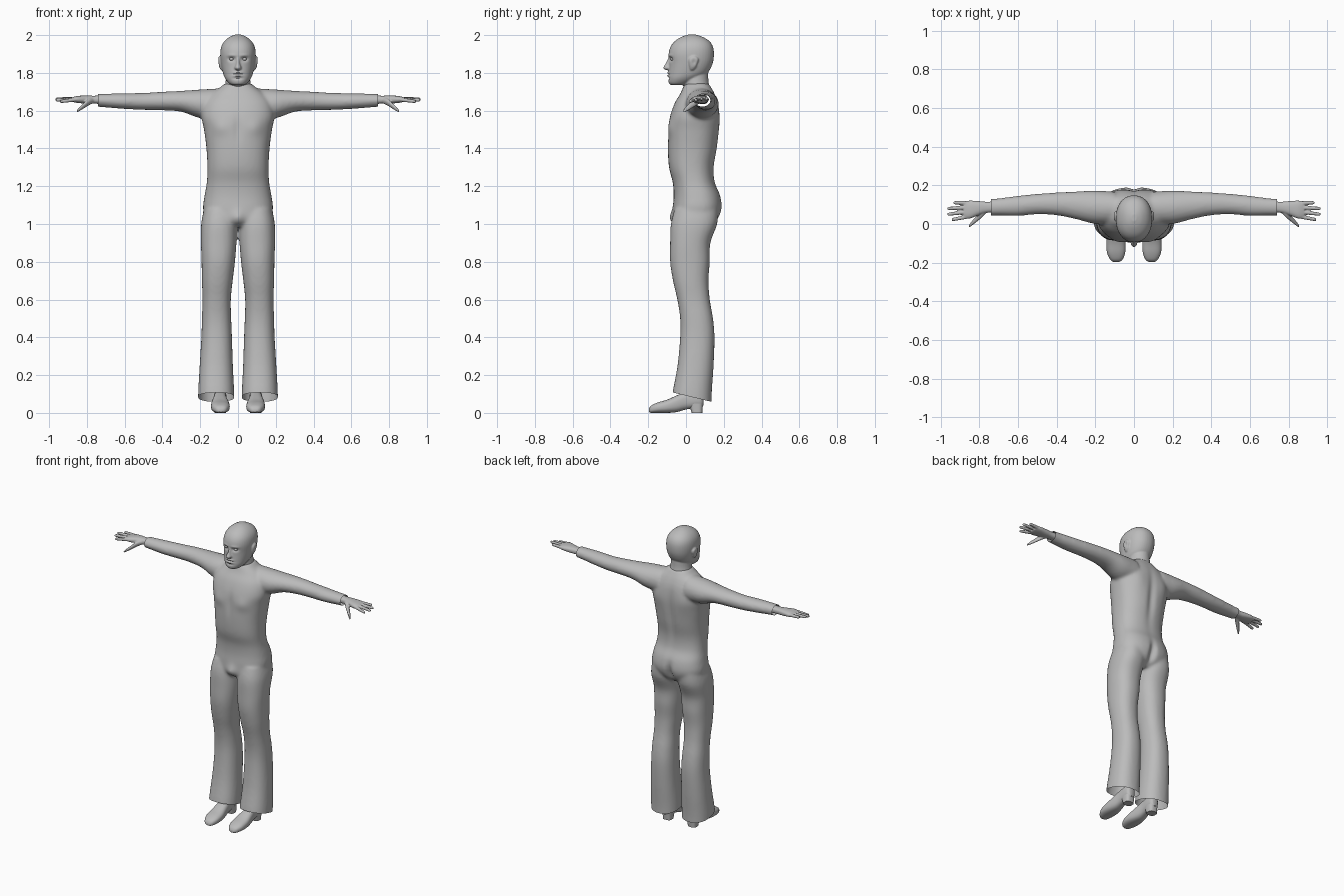
import bpy, bmesh, math
from mathutils import Vector

grey = bpy.data.materials.new("plain grey")
grey.diffuse_color = (0.5, 0.5, 0.5, 1)


def loft(bm, axis, rings, power=2.0, sides=32, steps=4, mirror=False):
    """Closed skin through rings (t, a0, a1, b0, b1) stacked along one axis."""
    def spline(i, u):
        p = [rings[min(max(i + k, 0), len(rings) - 1)] for k in (-1, 0, 1, 2)]
        return [0.5 * (2 * b + (c - a) * u + (2 * a - 5 * b + 4 * c - d) * u * u
                       + (3 * b - a - 3 * c + d) * u ** 3) for a, b, c, d in zip(*p)]
    path = [spline(i, k / steps) for i in range(len(rings) - 1) for k in range(steps)]
    path.append(rings[-1])
    others = [k for k in range(3) if k != axis]
    for sx in ((1, -1) if mirror else (1,)):
        loops = []
        for t, a0, a1, b0, b1 in path:
            loop = []
            for j in range(sides):
                ang = 2 * math.pi * j / sides
                c, s = math.cos(ang), math.sin(ang)
                co = Vector((0, 0, 0))
                co[axis] = t
                co[others[0]] = (a0 + a1) / 2 + (a1 - a0) / 2 * math.copysign(abs(c) ** (2 / power), c)
                co[others[1]] = (b0 + b1) / 2 + (b1 - b0) / 2 * math.copysign(abs(s) ** (2 / power), s)
                co.x *= sx
                loop.append(bm.verts.new(co))
            loops.append(loop)
        for l0, l1 in zip(loops, loops[1:]):
            for j in range(sides):
                k = (j + 1) % sides
                bm.faces.new((l0[j], l0[k], l1[k], l1[j]))
        bm.faces.new(loops[0])
        bm.faces.new(loops[-1])


def finish(name, bm, voxel=0, smooth=0, brushes=(), cuts=(), angle=50):
    """Fuse the lofts, sculpt with soft brushes, trim openings, shade smooth."""
    bmesh.ops.recalc_face_normals(bm, faces=bm.faces)
    mesh = bpy.data.meshes.new(name)
    bm.to_mesh(mesh)
    bm.free()
    ob = bpy.data.objects.new(name, mesh)
    bpy.context.collection.objects.link(ob)
    if voxel:
        m = ob.modifiers.new("fuse", 'REMESH')
        m.mode, m.voxel_size = 'VOXEL', voxel
        m = ob.modifiers.new("relax", 'SMOOTH')
        m.factor, m.iterations = 0.5, smooth
        dg = bpy.context.evaluated_depsgraph_get()
        mesh = bpy.data.meshes.new_from_object(ob.evaluated_get(dg))
        ob.modifiers.clear()
        ob.data = mesh
    bm = bmesh.new()
    bm.from_mesh(mesh)
    moves = []
    for v in bm.verts:
        p = Vector((abs(v.co.x), v.co.y, v.co.z))
        d = Vector((0, 0, 0))
        for centre, size, push in brushes:
            q = sum(((p[k] - centre[k]) / size[k]) ** 2 for k in range(3))
            d += Vector(push) * math.exp(-q)
        d.x *= 1 if v.co.x >= 0 else -1
        moves.append(d)
    for v, d in zip(bm.verts, moves):
        v.co += d
    for point, normal in cuts:
        geom = bm.verts[:] + bm.edges[:] + bm.faces[:]
        bmesh.ops.bisect_plane(bm, geom=geom, plane_co=point, plane_no=normal, clear_outer=True)
    bm.to_mesh(mesh)
    bm.free()
    mesh.materials.clear()
    mesh.materials.append(grey)
    bpy.ops.object.select_all(action='DESELECT')
    ob.select_set(True)
    bpy.context.view_layer.objects.active = ob
    bpy.ops.object.shade_smooth_by_angle(angle=math.radians(angle))
    return ob


# Clothed body: torso, sleeves and flared trousers fused together
bm = bmesh.new()
loft(bm, 2, [(.985, -.1, .1, -.04, .12), (1.02, -.165, .165, -.07, .165), (1.08, -.185, .185, -.07, .19),
             (1.15, -.177, .177, -.065, .182), (1.22, -.165, .165, -.07, .153), (1.3, -.162, .162, -.09, .148),
             (1.4, -.167, .167, -.096, .165), (1.5, -.18, .18, -.093, .176), (1.57, -.193, .193, -.085, .178),
             (1.64, -.18, .18, -.06, .17), (1.69, -.14, .14, -.03, .152), (1.725, -.092, .092, -.015, .132),
             (1.745, -.07, .07, -.005, .12)], power=2.4, sides=48)
loft(bm, 0, [(.1, 0, .165, 1.555, 1.718), (.2, 0, .173, 1.56, 1.712), (.3, .025, .168, 1.594, 1.705),
             (.4, .045, .163, 1.602, 1.7), (.5, .05, .156, 1.604, 1.694), (.6, .042, .146, 1.609, 1.692),
             (.7, .044, .133, 1.617, 1.69), (.78, .044, .129, 1.624, 1.687)], mirror=True)
loft(bm, 2, [(0, .02, .21, -.08, .135), (.1, .02, .211, -.072, .136), (.25, .027, .203, -.045, .146),
             (.4, .032, .194, -.031, .151), (.5, .036, .191, -.031, .143), (.6, .038, .188, -.046, .126),
             (.7, .028, .191, -.069, .119), (.8, .016, .193, -.084, .126), (.9, .008, .196, -.084, .129),
             (1, .004, .195, -.08, .165), (1.08, .005, .18, -.06, .17)], power=2.3, sides=40, mirror=True)
finish("clothed_body", bm, .009, 8,
       brushes=[((0, .19, 1.05), (.022, .06, .07), (0, -.025, 0)),      # seat cleft
                ((0, -.08, 1.03), (.03, .05, .04), (0, -.015, 0)),      # fly
                ((.095, -.09, 1.51), (.05, .05, .04), (0, -.009, 0)),   # chest
                ((0, -.09, 1.5), (.02, .05, .08), (0, .006, 0)),
                ((0, .17, 1.45), (.025, .05, .16), (0, -.012, 0)),      # spine groove
                ((.1, .17, 1.56), (.05, .05, .07), (0, .006, 0))],      # shoulder blades
       cuts=[((0, -.07, .108), (0, -.24, -1)), ((.74, 0, 0), (1, 0, 0)), ((-.74, 0, 0), (-1, 0, 0))])

# Head with neck, nose and ears
bm = bmesh.new()
loft(bm, 2, [(1.735, -.072, -.02, -.0, .0)[:1] + (-.03, .03, -.078, -.01), (1.745, -.048, .048, -.09, .02),
             (1.77, -.068, .068, -.094, .07), (1.8, -.08, .08, -.092, .115), (1.85, -.09, .09, -.089, .141),
             (1.9, -.094, .094, -.092, .148), (1.94, -.088, .088, -.081, .142), (1.97, -.07, .07, -.057, .122),
             (1.992, -.042, .042, -.02, .085), (2.003, -.012, .012, .015, .05)], power=2.2, sides=40)
loft(bm, 2, [(1.68, -.085, .085, -.01, .13), (1.73, -.07, .07, -.012, .123), (1.77, -.064, .064, -.018, .118),
             (1.84, -.06, .06, -.01, .118)])
loft(bm, 2, [(1.815, -.011, .011, -.106, -.06), (1.826, -.019, .019, -.121, -.06),
             (1.85, -.011, .011, -.108, -.06), (1.885, -.009, .009, -.092, -.06)], sides=16)
loft(bm, 2, [(1.815, .078, .09, .022, .04), (1.83, .08, .099, .018, .052), (1.86, .082, .107, .014, .064),
             (1.878, .082, .106, .018, .064), (1.888, .085, .1, .03, .052)], sides=16, mirror=True)
finish("head", bm, .0045, 3,
       brushes=[((.034, -.085, 1.873), (.019, .03, .012), (0, .013, 0)),   # eye sockets
                ((.034, -.085, 1.892), (.024, .03, .008), (0, -.004, 0)),  # brows
                ((0, -.093, 1.801), (.022, .03, .006), (0, -.008, 0)),     # upper lip
                ((0, -.093, 1.793), (.026, .03, .003), (0, .006, 0)),      # mouth line
                ((0, -.093, 1.785), (.019, .03, .005), (0, -.008, 0)),     # lower lip
                ((0, -.093, 1.771), (.025, .03, .006), (0, .006, 0)),
                ((.102, .042, 1.86), (.012, .011, .016), (-.007, 0, 0))])  # ear hollows

# Eyeballs resting in the sockets
bm = bmesh.new()
loft(bm, 2, [(1.863, .031, .037, -.072, -.066), (1.867, .025, .043, -.079, -.06),
             (1.873, .022, .046, -.082, -.06), (1.879, .025, .043, -.079, -.06),
             (1.883, .031, .037, -.072, -.066)], sides=16, mirror=True)
finish("eyes", bm)

# Hands: palm, four fingers and thumb
bm = bmesh.new()
loft(bm, 0, [(.69, .06, .118, 1.634, 1.682), (.76, .058, .115, 1.637, 1.679), (.8, .047, .118, 1.637, 1.68),
             (.85, .028, .121, 1.641, 1.678), (.88, .032, .115, 1.647, 1.67)], power=2.4, mirror=True)
for y0, y1, z1, tip in ((.04, .022, 1.648, .943), (.064, .05, 1.656, .966), (.086, .08, 1.662, .966),
                        (.108, .11, 1.664, .934)):
    rings = []
    for u, r in ((0, .0105), (.35, .0105), (.7, .0095), (.93, .0085), (1, .004)):
        y, z = y0 + (y1 - y0) * u, 1.66 + (z1 - 1.66) * u
        rings.append((.85 + (tip - .85) * u, y - r, y + r, z - r, z + r))
    loft(bm, 0, rings, sides=14, mirror=True)
loft(bm, 0, [(.765, .055, .09, 1.64, 1.67), (.79, .03, .07, 1.628, 1.665), (.815, .01, .042, 1.612, 1.642),
             (.838, -.008, .016, 1.598, 1.62), (.853, -.018, -.004, 1.59, 1.603)], sides=16, mirror=True)
finish("hands", bm, .004, 3)

# Shoes with raised heels
bm = bmesh.new()
loft(bm, 1, [(-.197, .078, .104, .005, .02), (-.185, .06, .122, 0, .038), (-.15, .046, .139, 0, .055),
             (-.1, .044, .143, 0, .07), (-.05, .052, .138, .004, .092), (0, .06, .13, .018, .112),
             (.05, .06, .128, .026, .122), (.08, .064, .124, .03, .118), (.092, .076, .112, .04, .1)],
     power=2.5, mirror=True)
loft(bm, 2, [(0, .064, .124, .03, .086), (.05, .062, .126, .015, .09)], power=3, steps=2, mirror=True)
finish("shoes", bm, angle=40)
